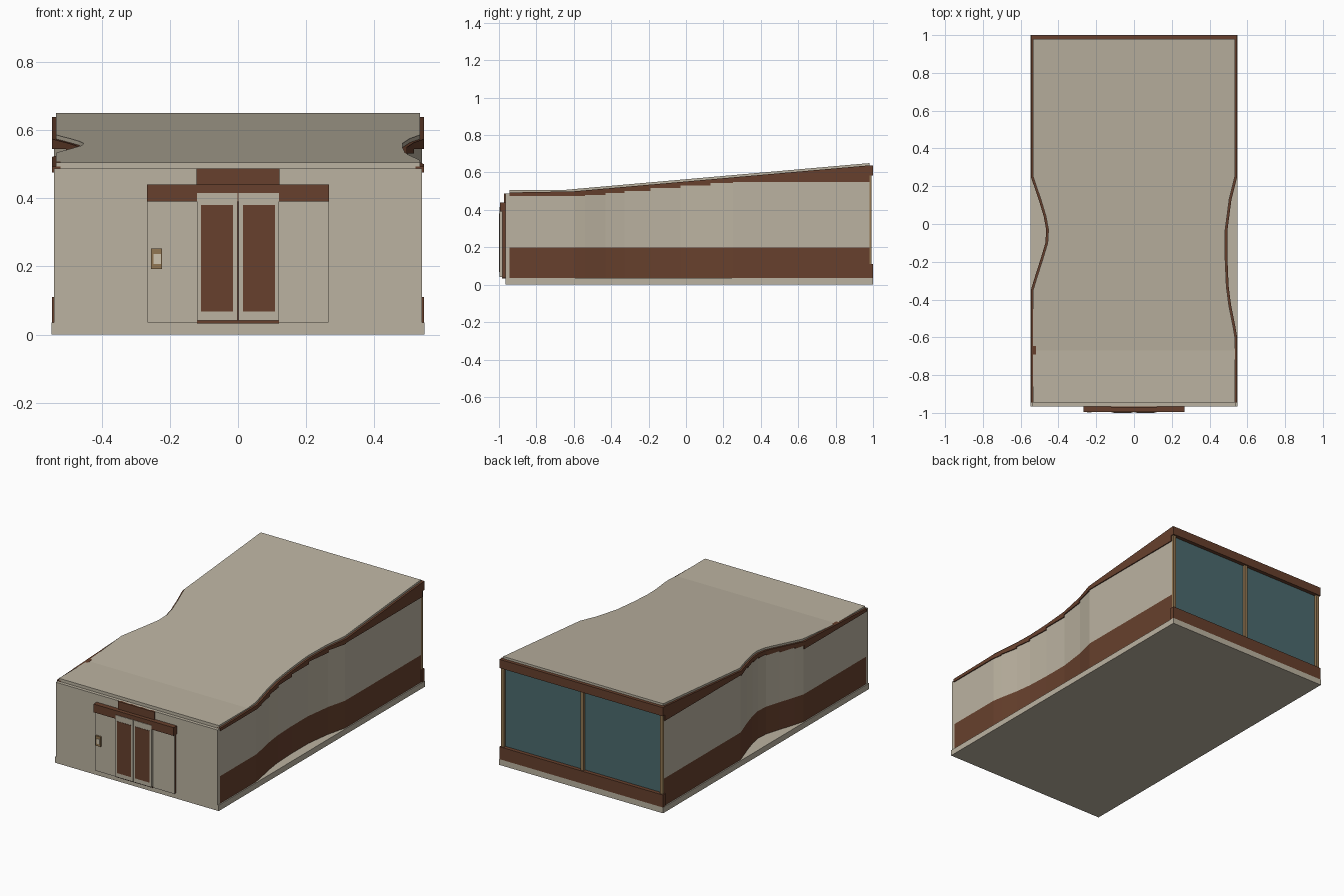
import bpy
import bmesh

cube = bpy.data.objects.get("Cube")
if cube:
    bpy.data.objects.remove(cube, do_unlink=True)


def material(name, rgb):
    m = bpy.data.materials.new(name)
    m.use_nodes = True
    m.diffuse_color = (*rgb, 1)
    m.node_tree.nodes["Principled BSDF"].inputs["Base Color"].default_value = (*rgb, 1)
    return m


CREAM = material("cream", (0.50, 0.45, 0.355))
BROWN = material("brown", (0.135, 0.051, 0.026))
GLASS = material("teal glass", (0.07, 0.145, 0.155))
TAN = material("tan", (0.29, 0.185, 0.085))
PALE = material("pale cream", (0.62, 0.55, 0.42))


def finish(name, bm, mat):
    bmesh.ops.recalc_face_normals(bm, faces=bm.faces)
    mesh = bpy.data.meshes.new(name)
    bm.to_mesh(mesh)
    bm.free()
    mesh.materials.append(mat)
    ob = bpy.data.objects.new(name, mesh)
    bpy.context.collection.objects.link(ob)
    return ob


def box(name, mat, x, y, z):
    bm = bmesh.new()
    bmesh.ops.create_cube(bm, size=1)
    for v in bm.verts:
        for i, (a, b) in enumerate((x, y, z)):
            v.co[i] = a if v.co[i] < 0 else b
    return finish(name, bm, mat)


def loft(bm, sections):
    """Join four-cornered sections into a closed bar."""
    rings = [[bm.verts.new(c) for c in s] for s in sections]
    for a, b in zip(rings, rings[1:]):
        for i in range(4):
            j = (i + 1) % 4
            bm.faces.new((a[i], a[j], b[j], b[i]))
    bm.faces.new(rings[0])
    bm.faces.new(rings[-1])


def lerp_table(table, y):
    for (y0, x0), (y1, x1) in zip(table, table[1:]):
        if y <= y1:
            return x0 + (x1 - x0) * (y - y0) / (y1 - y0)
    return table[-1][1]


# Plan outline of each side wall: (y, distance from the centre line)
RIGHT = [(-0.945, 0.54), (-0.60, 0.54), (-0.54, 0.53), (-0.43, 0.508), (-0.33, 0.495),
         (-0.19, 0.489), (-0.03, 0.489), (0.13, 0.51), (0.25, 0.54), (0.98, 0.54)]
LEFT = [(-0.945, 0.54), (-0.35, 0.54), (-0.29, 0.522), (-0.19, 0.49), (-0.10, 0.463),
        (-0.03, 0.459), (0.04, 0.472), (0.13, 0.499), (0.25, 0.54), (0.98, 0.54)]


def roof_top(y):
    return 0.505 + max(0, y + 0.67) * 0.145 / 1.65


def band_low(y):
    return min(0.55, max(0.475, 0.475 + (y + 0.54) * 0.095))


# Foundation and front wall
box("foundation_slab", CREAM, (-0.547, 0.547), (-0.965, 1.0), (0, 0.035))
box("front_wall", CREAM, (-0.54, 0.54), (-0.965, -0.945), (0.035, 0.487))

# Side walls: brown skirting, cream wall, stepped brown band under the roof
for side, sign, outline in (("right", 1, RIGHT), ("left", -1, LEFT)):
    def ring(y, x, low, high, out=0):
        return [(sign * (x + out), y, low), (sign * (x + out), y, high),
                (sign * (x - 0.02), y, high), (sign * (x - 0.02), y, low)]

    bm = bmesh.new()
    loft(bm, [ring(y, x, 0.035, 0.2) for y, x in outline])
    finish(side + "_skirting", bm, BROWN)
    bm = bmesh.new()
    loft(bm, [ring(y, x, 0.2, roof_top(y) - 0.02) for y, x in outline])
    finish(side + "_wall", bm, CREAM)
    bm = bmesh.new()
    for (y0, x0), (y1, x1) in zip(outline, outline[1:]):
        low = band_low((y0 + y1) / 2)
        loft(bm, [ring(y, x, low, roof_top(y) - 0.012, 0.006)
                  for y, x in ((y0, x0), (y1, x1))])
    finish(side + "_roof_band", bm, BROWN)

# Roof slab follows both outlines, flat at the front and rising to the back
stations = sorted({y for y, x in RIGHT + LEFT} | {-0.67})
sections = []
for y in stations:
    l, r, t = -lerp_table(LEFT, y) + 0.006, lerp_table(RIGHT, y) - 0.006, roof_top(y)
    sections.append([(l, y, t - 0.018), (r, y, t - 0.018), (r, y, t), (l, y, t)])
bm = bmesh.new()
loft(bm, sections)
finish("roof", bm, CREAM)

# Back glazing with bands and posts
box("back_glass", GLASS, (-0.53, 0.53), (0.965, 0.977), (0.035, 0.62))
box("back_top_band", BROWN, (-0.546, 0.546), (0.975, 1.0), (0.585, 0.637))
box("back_bottom_band", BROWN, (-0.546, 0.546), (0.975, 1.0), (0.035, 0.11))
for name, x in (("right", 0.53), ("middle", 0), ("left", -0.53)):
    box(name + "_back_post", TAN, (x - 0.01, x + 0.01), (0.972, 0.992), (0.11, 0.585))

# Entrance: porch panels, canopy, plate above and a pair of doors
for name, s in (("right", 1), ("left", -1)):
    def span(a, b):
        return tuple(sorted((s * a, s * b)))

    box(name + "_porch_core", BROWN, span(0.11, 0.263), (-0.98, -0.96), (0.035, 0.39))
    box(name + "_porch_panel", CREAM, span(0.11, 0.265), (-0.984, -0.98), (0.035, 0.39))
    box(name + "_door", CREAM, span(0.002, 0.12), (-0.998, -0.965), (0.042, 0.415))
    box(name + "_door_pane", BROWN, span(0.014, 0.108), (-1.0, -0.996), (0.068, 0.38))
box("canopy", BROWN, (-0.267, 0.267), (-0.995, -0.96), (0.39, 0.44))
box("canopy_plate", BROWN, (-0.122, 0.122), (-0.972, -0.946), (0.43, 0.487))
box("door_gap", BROWN, (-0.003, 0.003), (-0.99, -0.965), (0.042, 0.415))
box("threshold", BROWN, (-0.12, 0.12), (-0.985, -0.96), (0.033, 0.042))

# Entry keypad
box("keypad", TAN, (-0.255, -0.223), (-0.994, -0.984), (0.192, 0.252))
box("keypad_face", PALE, (-0.248, -0.226), (-0.997, -0.993), (0.207, 0.237))
